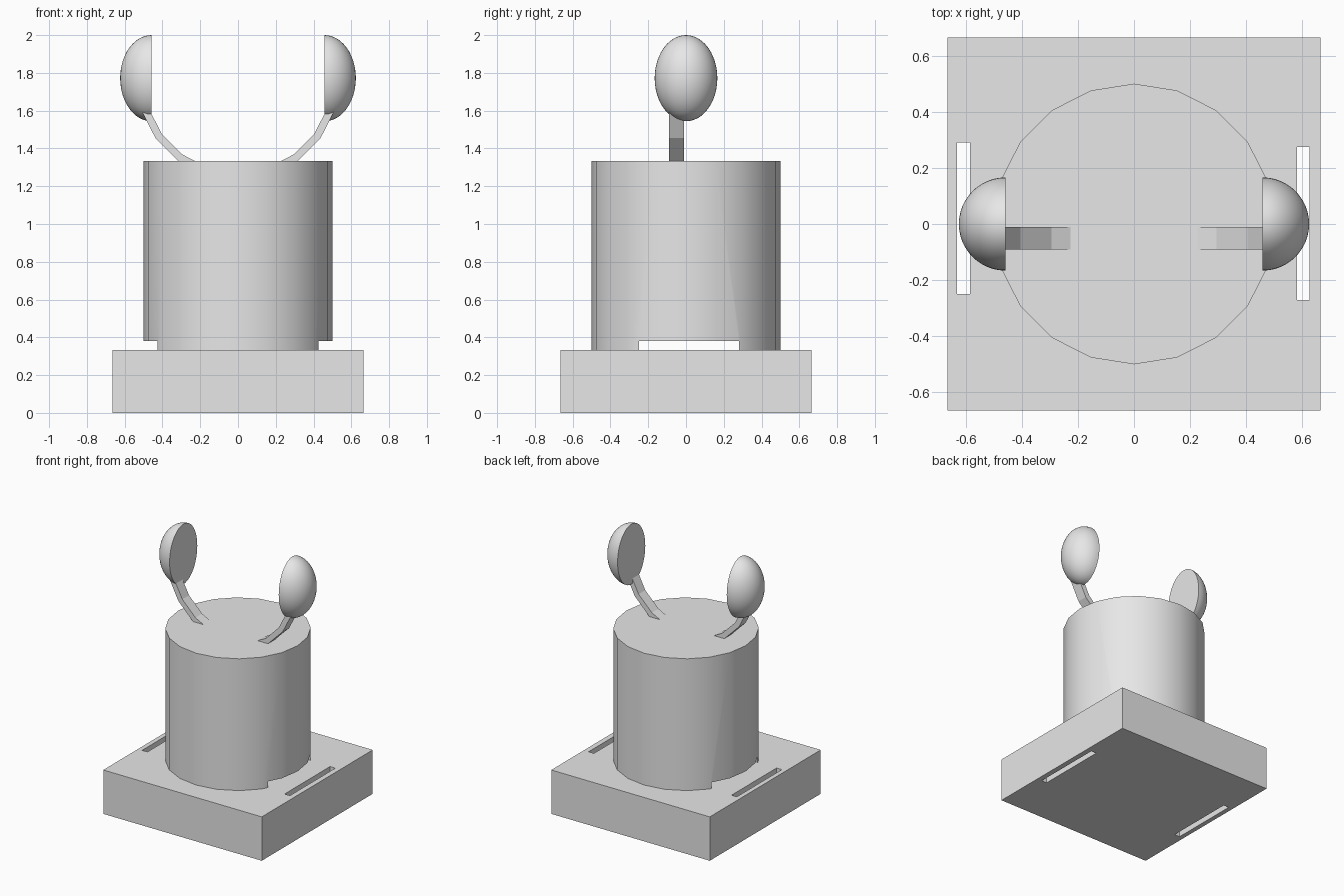
import bpy
import bmesh
from math import sin, cos, radians, pi
from mathutils import Matrix, Vector

cube = bpy.data.objects.get("Cube")
if cube:
    bpy.data.objects.remove(cube, do_unlink=True)

# One plain grey for every part
grey = bpy.data.materials.new("grey")
grey.use_nodes = True
grey.diffuse_color = (0.8, 0.8, 0.8, 1)
grey.node_tree.nodes["Principled BSDF"].inputs["Base Color"].default_value = grey.diffuse_color


def finish(name, bm):
    bmesh.ops.recalc_face_normals(bm, faces=bm.faces)
    mesh = bpy.data.meshes.new(name)
    bm.to_mesh(mesh)
    bm.free()
    mesh.materials.append(grey)
    obj = bpy.data.objects.new(name, mesh)
    bpy.context.collection.objects.link(obj)
    return obj


def select(obj):
    bpy.ops.object.select_all(action='DESELECT')
    obj.select_set(True)
    bpy.context.view_layer.objects.active = obj


def smooth(obj):
    select(obj)
    bpy.ops.object.shade_smooth_by_angle(angle=radians(30))


def box(name, low, high):
    low, high = Vector(low), Vector(high)
    bm = bmesh.new()
    bmesh.ops.create_cube(bm, size=1, matrix=Matrix.Translation((low + high) / 2)
                          @ Matrix.Diagonal((*(high - low), 1)))
    return finish(name, bm)


def cut(obj, low, high):
    cutter = box("cutter", low, high)
    cutter.hide_render = True
    mod = obj.modifiers.new("cut", 'BOOLEAN')
    mod.operation = 'DIFFERENCE'
    mod.solver = 'EXACT'
    mod.object = cutter
    select(obj)
    bpy.ops.object.modifier_apply(modifier=mod.name)
    bpy.data.objects.remove(cutter, do_unlink=True)


BASE_TOP, BODY_TOP = 0.333, 1.333
CUP_Z = 1.772

# Square base with a through slot on each side
base = box("base", (-0.665, -0.665, 0), (0.665, 0.665, BASE_TOP))
cut(base, (-0.63, -0.25, -0.1), (-0.585, 0.29, 0.5))
cut(base, (0.58, -0.27, -0.1), (0.625, 0.275, 0.5))

# Twenty-sided drum with a channel along its underside
bm = bmesh.new()
bmesh.ops.create_cone(bm, cap_ends=True, segments=20, radius1=0.5, radius2=0.5,
                      depth=BODY_TOP - BASE_TOP,
                      matrix=Matrix.Translation((0, 0, (BODY_TOP + BASE_TOP) / 2)))
body = finish("body", bm)
cut(body, (-1, -0.25, 0.2), (1, 0.28, 0.38))
smooth(body)

# Curved band: lower half of a flat ring, sunk into the drum
bm = bmesh.new()
rings = []
for a in [-90] + list(range(-72, 73, 18)) + [90]:
    s, c = sin(radians(a)), cos(radians(a))
    rings.append([bm.verts.new((r * s, y, CUP_Z - r * c))
                  for r, y in ((0.5, -0.09), (0.5, -0.01), (0.54, -0.01), (0.54, -0.09))])
for p, q in zip(rings, rings[1:]):
    for i in range(4):
        j = (i + 1) % 4
        bm.faces.new((p[i], p[j], q[j], q[i]))
bm.faces.new(rings[0])
bm.faces.new(rings[-1])
finish("band", bm)

# Half-ellipsoid cups with flat faces turned inward
for name, side in (("left_cup", 1), ("right_cup", -1)):
    bm = bmesh.new()
    bmesh.ops.create_uvsphere(bm, u_segments=48, v_segments=24, radius=1,
                              matrix=Matrix.Rotation(pi / 2, 4, 'Y'))
    cutting = bmesh.ops.bisect_plane(bm, geom=bm.verts[:] + bm.edges[:] + bm.faces[:],
                                     dist=0.001, plane_co=(0, 0, 0),
                                     plane_no=(-side, 0, 0), clear_outer=True)
    rim = [e for e in bm.edges if e.is_boundary]
    bmesh.ops.holes_fill(bm, edges=rim, sides=0)
    bm.transform(Matrix.Translation((side * 0.458, 0, CUP_Z))
                 @ Matrix.Diagonal((0.166, 0.166, 0.228, 1)))
    smooth(finish(name, bm))
